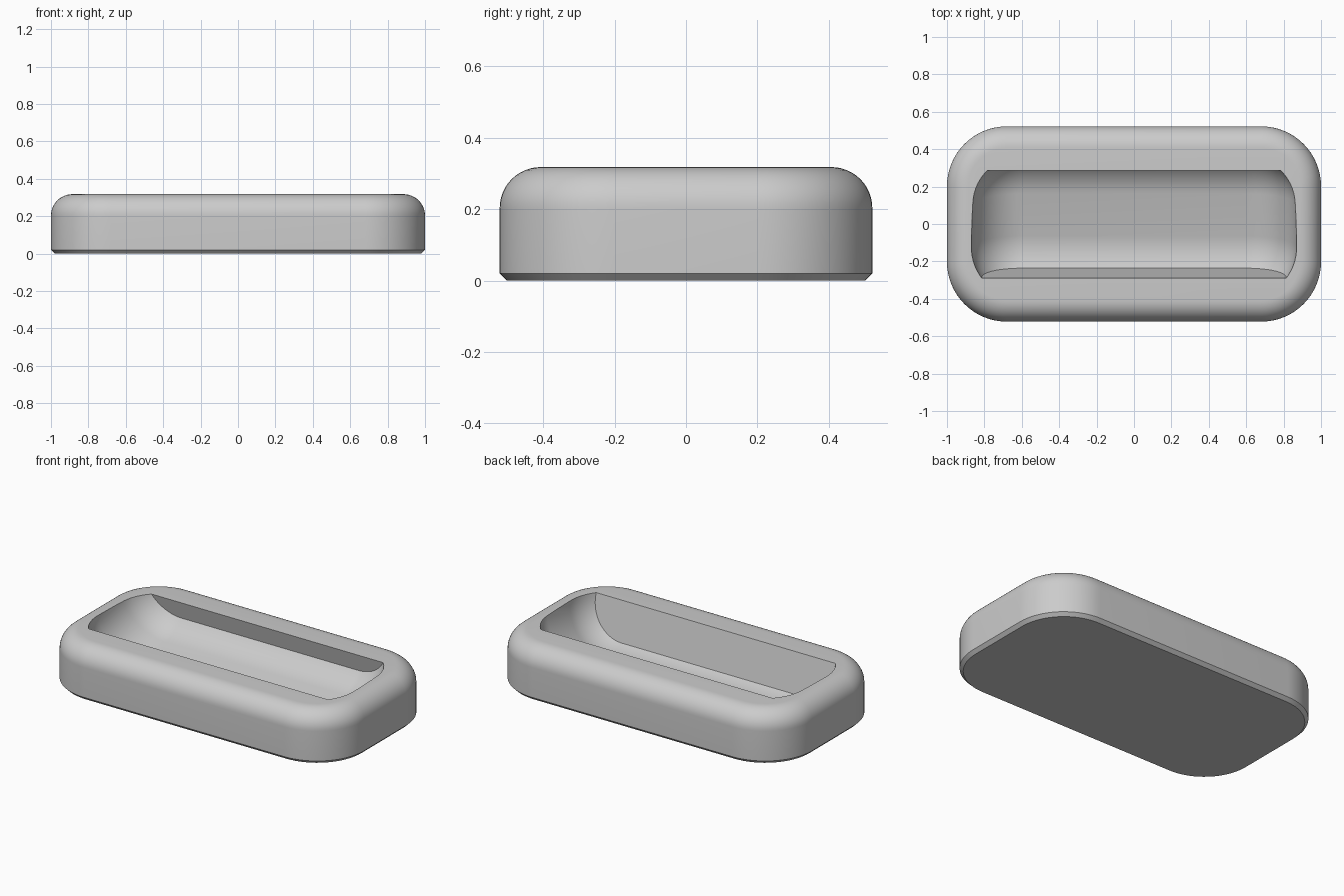
import bpy, bmesh
from math import sin, cos, pi, radians
from mathutils import Matrix

if "Cube" in bpy.data.objects:
    bpy.data.objects.remove(bpy.data.objects["Cube"])

grey = bpy.data.materials.new("plain grey")
grey.use_nodes = True
grey.diffuse_color = (0.6, 0.6, 0.6, 1)
grey.node_tree.nodes["Principled BSDF"].inputs["Base Color"].default_value = (0.6, 0.6, 0.6, 1)


def outline(hx, hy, r, steps=16):
    """Rounded rectangle, counter-clockwise."""
    pts = []
    for q, (sx, sy) in enumerate([(1, 1), (-1, 1), (-1, -1), (1, -1)]):
        for i in range(steps + 1):
            a = (q + i / steps) * pi / 2
            pts.append((sx * (hx - r) + r * cos(a), sy * (hy - r) + r * sin(a)))
    return pts


def loft(rings):
    """Closed solid through rounded rectangles (hx, hy, r, z), bottom to top."""
    bm = bmesh.new()
    loops = [[bm.verts.new((x, y, z)) for x, y in outline(hx, hy, r)]
             for hx, hy, r, z in rings]
    for low, high in zip(loops, loops[1:]):
        for i in range(len(low)):
            j = (i + 1) % len(low)
            bm.faces.new((low[i], low[j], high[j], high[i]))
    bm.faces.new(loops[0][::-1])
    bm.faces.new(loops[-1])
    bmesh.ops.remove_doubles(bm, verts=bm.verts, dist=0.0001)
    return bm


def finish(bm, name):
    bmesh.ops.recalc_face_normals(bm, faces=bm.faces)
    mesh = bpy.data.meshes.new(name)
    bm.to_mesh(mesh)
    bm.free()
    mesh.materials.append(grey)
    obj = bpy.data.objects.new(name, mesh)
    bpy.context.collection.objects.link(obj)
    return obj


# Tray body: chamfered foot, straight wall, rounded top edge
HX, HY, CORNER, TOP, EDGE, FOOT = 1.0, 0.522, 0.32, 0.318, 0.115, 0.02
rings = [(HX - FOOT, HY - FOOT, CORNER - FOOT, 0), (HX, HY, CORNER, FOOT)]
for i in range(13):
    a = i / 12 * pi / 2
    d = EDGE * (1 - cos(a))
    rings.append((HX - d, HY - d, CORNER - d, TOP - EDGE + EDGE * sin(a)))
tray = finish(loft(rings), "tray_body")

# Recess cutter: rounded block with flat-trimmed ends, leaning forward
R, LENGTH, DEPTH, TRIM = 0.27, 0.56, 0.296, 0.165
rings = []
for i in range(17):
    a = (1 - i / 16) * pi / 2
    c = R * cos(a)
    rings.append((0.6 + c, LENGTH / 2 - TRIM + c, c, R - R * sin(a)))
rings.append(rings[-1][:3] + (0.8,))
bm = loft(rings)
for side in (-1, 1):
    cut = bmesh.ops.bisect_plane(bm, geom=bm.verts[:] + bm.edges[:] + bm.faces[:],
                                 plane_co=(0, side * LENGTH / 2, 0),
                                 plane_no=(0, side, 0), clear_outer=True)
    rim = [e for e in cut["geom_cut"] if isinstance(e, bmesh.types.BMEdge)]
    bmesh.ops.contextual_create(bm, geom=rim)
bm.transform(Matrix.Translation((0, -0.29, TOP)) @ Matrix.Rotation(radians(13), 4, "X")
             @ Matrix.Translation((0, LENGTH / 2, -DEPTH)))
cutter = finish(bm, "recess_cutter")

# Carve the recess
mod = tray.modifiers.new("recess", "BOOLEAN")
mod.operation = "DIFFERENCE"
mod.solver = "EXACT"
mod.object = cutter
bpy.ops.object.select_all(action="DESELECT")
bpy.context.view_layer.objects.active = tray
tray.select_set(True)
bpy.ops.object.modifier_apply(modifier=mod.name)
bpy.data.objects.remove(cutter)
bpy.ops.object.shade_smooth_by_angle(angle=radians(30))
